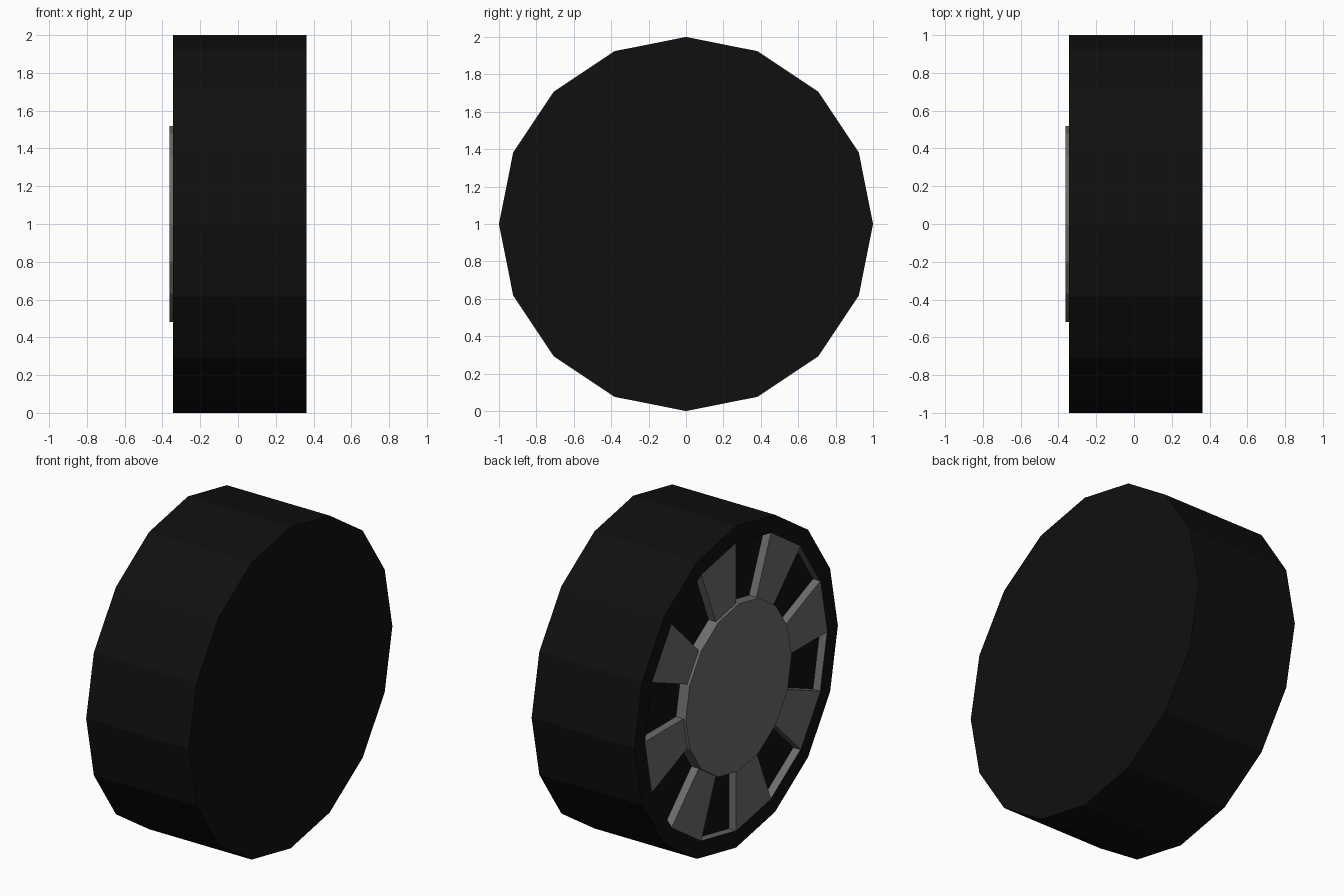
import bpy, bmesh
from math import cos, sin, pi

if "Cube" in bpy.data.objects:
    bpy.data.objects.remove(bpy.data.objects["Cube"])

N = 16                              # sides of the wheel
R_TYRE, R_RIM, R_HUB = 1.0, 0.895, 0.52
BACK, FACE, CAP, FLOOR = 0.3625, -0.345, -0.3625, -0.295


def material(name, value):
    m = bpy.data.materials.new(name)
    m.diffuse_color = (value, value, value, 1)
    m.use_nodes = True
    m.node_tree.nodes["Principled BSDF"].inputs["Base Color"].default_value = m.diffuse_color
    return m


black = material("rubber_black", 0.005)
grey = material("metal_grey", 0.15)


def pt(r, x, i):
    a = 2 * pi * i / N
    return (x, -r * cos(a), 1 + r * sin(a))


def band(i, low, high):
    """Quad of sector i between two (radius, x) profile points."""
    return [pt(*low, i), pt(*low, i + 1), pt(*high, i + 1), pt(*high, i)]


def make(name, faces, mat):
    bm = bmesh.new()
    for f in faces:
        bm.faces.new([bm.verts.new(p) for p in f])
    bmesh.ops.remove_doubles(bm, verts=bm.verts, dist=1e-4)
    me = bpy.data.meshes.new(name)
    bm.to_mesh(me)
    bm.free()
    me.materials.append(mat)
    ob = bpy.data.objects.new(name, me)
    bpy.context.collection.objects.link(ob)


spoke_sectors = range(0, N, 2)
pocket_sectors = range(1, N, 2)

# tyre: closed back, tread, rim ring and the dark pocket floors
tyre = [[pt(R_TYRE, BACK, -i) for i in range(N)]]
for i in range(N):
    tyre.append(band(i, (R_TYRE, BACK), (R_TYRE, FACE)))
    tyre.append(band(i, (R_TYRE, FACE), (R_RIM, FACE)))
for i in pocket_sectors:
    tyre.append(band(i, (R_RIM, FLOOR), (R_HUB, FLOOR)))
make("tyre", tyre, black)

# outer walls of the pockets
make("rim_lining", [band(i, (R_RIM, FACE), (R_RIM, FLOOR)) for i in pocket_sectors], grey)

# spokes: flush front with two side walls
spokes = []
for i in spoke_sectors:
    spokes.append(band(i, (R_RIM, FACE), (R_HUB, FACE)))
    spokes.append([pt(R_RIM, FACE, i), pt(R_HUB, FACE, i),
                   pt(R_HUB, FLOOR, i), pt(R_RIM, FLOOR, i)])
    spokes.append([pt(R_HUB, FACE, i + 1), pt(R_RIM, FACE, i + 1),
                   pt(R_RIM, FLOOR, i + 1), pt(R_HUB, FLOOR, i + 1)])
make("spokes", spokes, grey)

# raised hub: wall reaches the spoke face or the pocket floor
hub = [[pt(R_HUB, CAP, i) for i in range(N)]]
for i in range(N):
    hub.append(band(i, (R_HUB, FLOOR if i % 2 else FACE), (R_HUB, CAP)))
make("hub", hub, grey)
